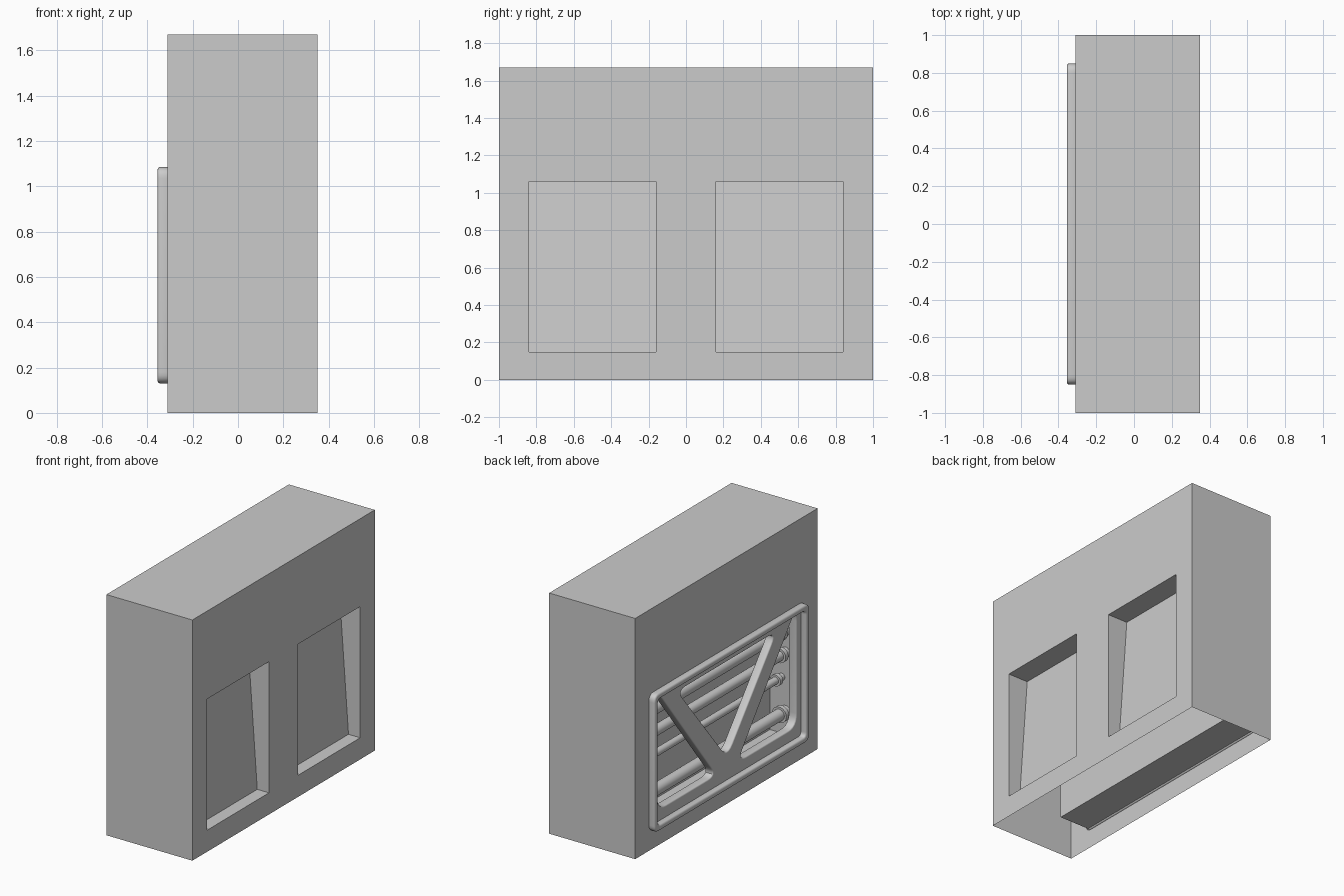
import bpy, bmesh, math
from mathutils import Matrix, Vector

cube = bpy.data.objects.get("Cube")
if cube:
    bpy.data.objects.remove(cube, do_unlink=True)

grey = bpy.data.materials.new("plain_grey")
grey.use_nodes = True
COLOUR = (0.6, 0.6, 0.6, 1)
grey.diffuse_color = COLOUR
grey.node_tree.nodes["Principled BSDF"].inputs["Base Color"].default_value = COLOUR

X0, X1, H = -0.31, 0.35, 1.67      # body width limits and height
BAY = (-0.82, 0.82, 0.14, 1.07)    # pipe bay opening: y range, z range


def link(name, data):
    ob = bpy.data.objects.new(name, data)
    bpy.context.collection.objects.link(ob)
    data.materials.append(grey)
    return ob


def smooth(ob, angle=35):
    bpy.ops.object.select_all(action='DESELECT')
    ob.select_set(True)
    bpy.context.view_layer.objects.active = ob
    if ob.type == 'CURVE':
        bpy.ops.object.convert(target='MESH')
    bpy.ops.object.shade_smooth_by_angle(angle=math.radians(angle))


# Open-bottomed body shell with inset pockets
bm = bmesh.new()


def quad(*pts):
    bm.faces.new([bm.verts.new(p) for p in pts])


def wall(x, openings):
    """Side wall at x, leaving out the rectangular openings."""
    ys = sorted({-1, 1} | {v for o in openings for v in o[:2]})
    zs = sorted({0, H} | {v for o in openings for v in o[2:]})
    for a, b in zip(ys, ys[1:]):
        for c, d in zip(zs, zs[1:]):
            y, z = (a + b) / 2, (c + d) / 2
            if not any(o[0] < y < o[1] and o[2] < z < o[3] for o in openings):
                quad((x, a, c), (x, b, c), (x, b, d), (x, a, d))


def pocket(x, opening, back_low, back_high):
    """Recess behind an opening; its back may lean."""
    a, b, c, d = opening
    front = [(x, a, c), (x, b, c), (x, b, d), (x, a, d)]
    back = [(back_low, a, c), (back_low, b, c), (back_high, b, d), (back_high, a, d)]
    quad(*back)
    for i in range(4):
        j = (i + 1) % 4
        quad(front[i], front[j], back[j], back[i])


windows = [(-0.84, -0.16, 0.15, 1.06), (0.16, 0.84, 0.15, 1.06)]
wall(X1, windows)
for w in windows:
    pocket(X1, w, X1 - 0.09, X1 - 0.155)
wall(X0, [BAY])
pocket(X0, BAY, -0.07, -0.07)
for y in (-1, 1):
    quad((X0, y, 0), (X1, y, 0), (X1, y, H), (X0, y, H))
quad((X0, -1, H), (X1, -1, H), (X1, 1, H), (X0, 1, H))
bmesh.ops.remove_doubles(bm, verts=bm.verts, dist=0.0005)
bmesh.ops.recalc_face_normals(bm, faces=bm.faces)
mesh = bpy.data.meshes.new("body_shell")
bm.to_mesh(mesh)
bm.free()
link("body_shell", mesh)


# Flat panels made from rounded outlines
def rounded(corners, cut, steps=6):
    """Outline with each corner replaced by a curve starting cut away from it."""
    pts, n = [], len(corners)
    for i in range(n):
        p = Vector(corners[i])
        a = p + (Vector(corners[i - 1]) - p).normalized() * cut
        b = p + (Vector(corners[(i + 1) % n]) - p).normalized() * cut
        for s in range(steps + 1):
            t = s / steps
            pts.append(a * (1 - t) ** 2 + p * 2 * t * (1 - t) + b * t * t)
    return pts


def rect(y, low, high):
    return [(-y, low), (y, low), (y, high), (-y, high)]


def panel(name, outlines, x_front, x_back, bevel):
    """Filled outline facing sideways; later outlines are holes."""
    cu = bpy.data.curves.new(name, 'CURVE')
    cu.dimensions = '2D'
    cu.fill_mode = 'BOTH'
    cu.extrude = (x_back - x_front) / 2 - bevel
    cu.bevel_depth = bevel
    cu.bevel_resolution = 2
    cu.offset = -bevel
    for pts in outlines:
        sp = cu.splines.new('POLY')
        sp.points.add(len(pts) - 1)
        for q, p in zip(sp.points, pts):
            q.co = (p.x, p.y, 0, 1)
        sp.use_cyclic_u = True
    ob = link(name, cu)
    mid = (x_front + x_back) / 2
    ob.matrix_world = Matrix(((0, 0, 1, mid), (1, 0, 0, 0), (0, 1, 0, 0), (0, 0, 0, 1)))
    smooth(ob)


panel("raised_rim", [rounded(rect(0.85, 0.13, 1.085), 0.05),
                     rounded(rect(0.81, 0.17, 1.045), 0.03)], -0.355, -0.3, 0.012)

side_hole = [(0.76, 0.25), (0.76, 1.07), (0.12, 0.25)]
holes = [rounded(side_hole, 0.09),
         rounded([(-y, z) for y, z in side_hole], 0.09),
         rounded([(-0.54, 0.99), (0.54, 0.99), (0, 0.33)], 0.09)]
panel("truss_plate", [rounded(rect(0.835, 0.145, 1.07), 0.02)] + holes, -0.315, -0.255, 0.008)


# Pipes running along the bay, with a collar near each end
def rod(name, x, y, z, radius, length):
    bm = bmesh.new()
    bmesh.ops.create_cone(bm, cap_ends=True, segments=24, radius1=radius,
                          radius2=radius, depth=length)
    bmesh.ops.rotate(bm, verts=bm.verts, matrix=Matrix.Rotation(math.pi / 2, 3, 'X'))
    me = bpy.data.meshes.new(name)
    bm.to_mesh(me)
    bm.free()
    ob = link(name, me)
    ob.location = (x, y, z)
    smooth(ob)


for label, x, z, r in (("top", -0.18, 0.86, 0.04), ("upper", -0.19, 0.71, 0.035),
                       ("middle", -0.16, 0.53, 0.025), ("lower", -0.19, 0.3, 0.04)):
    rod(label + "_pipe", x, 0, z, r, 1.64)
    for side, s in (("left_end", 1), ("right_end", -1)):
        rod(label + "_collar_" + side, x, s * 0.765, z, r + 0.015, 0.03)
